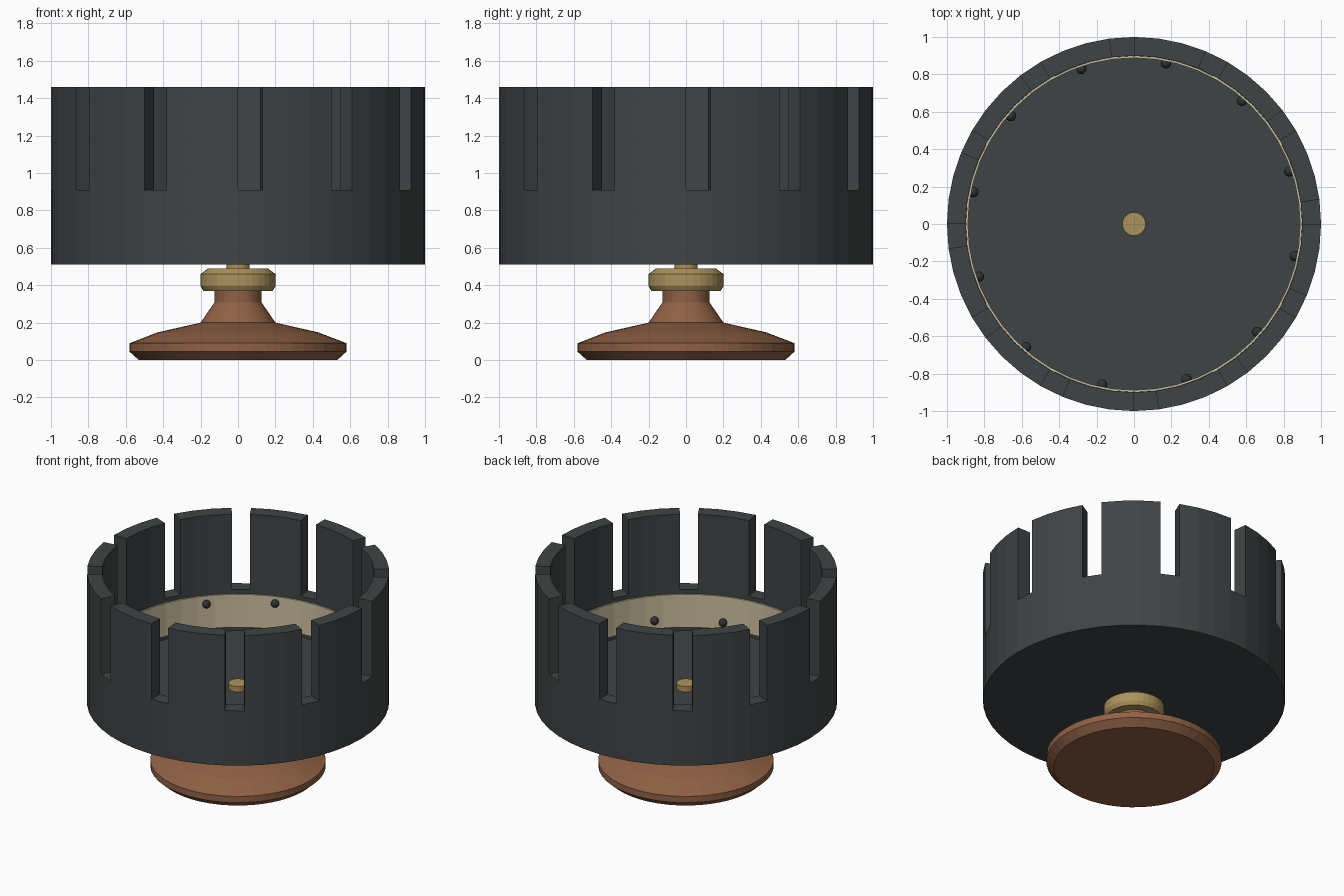
import bpy, bmesh, math
from math import cos, sin, pi

if "Cube" in bpy.data.objects:
    bpy.data.objects.remove(bpy.data.objects["Cube"])


def material(name, rgb):
    m = bpy.data.materials.new(name)
    m.diffuse_color = (*rgb, 1)
    m.use_nodes = True
    m.node_tree.nodes["Principled BSDF"].inputs["Base Color"].default_value = m.diffuse_color
    return m


DARK = material("dark_metal", (0.05, 0.057, 0.06))
WOOD = material("wood", (0.28, 0.12, 0.06))
BRASS = material("brass", (0.41, 0.29, 0.11))
PAPER = material("paper", (0.62, 0.53, 0.36))
INK = material("ink", (0.03, 0.032, 0.035))


def finish(name, bm, mat):
    bmesh.ops.recalc_face_normals(bm, faces=bm.faces)
    me = bpy.data.meshes.new(name)
    bm.to_mesh(me)
    bm.free()
    me.materials.append(mat)
    ob = bpy.data.objects.new(name, me)
    bpy.context.collection.objects.link(ob)
    return ob


def lathe(profile, n, closed=False):
    """Revolve (radius, z) points; open profiles get flat end caps."""
    bm = bmesh.new()
    rings = [[bm.verts.new((r * cos(2 * pi * i / n), r * sin(2 * pi * i / n), z))
              for i in range(n)] for r, z in profile]
    pairs = list(zip(rings, rings[1:]))
    if closed:
        pairs.append((rings[-1], rings[0]))
    else:
        bm.faces.new(rings[0])
        bm.faces.new(rings[-1])
    for a, b in pairs:
        for i in range(n):
            j = (i + 1) % n
            bm.faces.new((a[i], a[j], b[j], b[i]))
    return bm


# Turned wooden foot, brass collar and axle
finish("base", lathe([(0.53, 0), (0.58, 0.045), (0.58, 0.09), (0.43, 0.148), (0.2, 0.2),
                      (0.125, 0.31), (0.125, 0.38)], 48), WOOD)
finish("collar", lathe([(0.185, 0.37), (0.2, 0.395), (0.2, 0.46), (0.16, 0.49)], 32), BRASS)
finish("axle", lathe([(0.0625, 0.48), (0.0625, 0.65)], 24), BRASS)

# Drum: 48-sided cup, rim raised everywhere except every fourth segment (12 slots)
SEG = 48
bm = lathe([(1, 0.51), (1, 0.91), (0.9, 0.91), (0.9, 0.61)], SEG)
rim = []
for f in bm.faces:
    c = f.calc_center_median()
    if len(f.verts) == 4 and abs(c.z - 0.91) < 0.01:
        k = int((math.atan2(c.y, c.x) % (2 * pi)) / (2 * pi / SEG))
        if k % 4:
            rim.append(f)
new = bmesh.ops.extrude_face_region(bm, geom=rim)["geom"]
bmesh.ops.translate(bm, vec=(0, 0, 0.55),
                    verts=[v for v in new if isinstance(v, bmesh.types.BMVert)])
old = [f for f in rim if f.is_valid]
if old:
    bmesh.ops.delete(bm, geom=old, context='FACES_ONLY')
finish("drum", bm, DARK)

# Paper picture strip lining the lower wall
finish("picture_strip", lathe([(0.899, 0.64), (0.899, 0.88), (0.888, 0.88), (0.888, 0.64)],
                              SEG, closed=True), PAPER)

# Ball drawings, rising and falling around the strip
for k in range(12):
    a = math.radians(18.75 + 30 * k)
    bm = bmesh.new()
    bmesh.ops.create_uvsphere(bm, u_segments=16, v_segments=10, radius=0.028)
    bmesh.ops.translate(bm, verts=bm.verts,
                        vec=(0.876 * cos(a), 0.876 * sin(a), 0.765 + 0.07 * sin(k * pi / 6)))
    finish(f"ball_{k + 1}", bm, INK)
